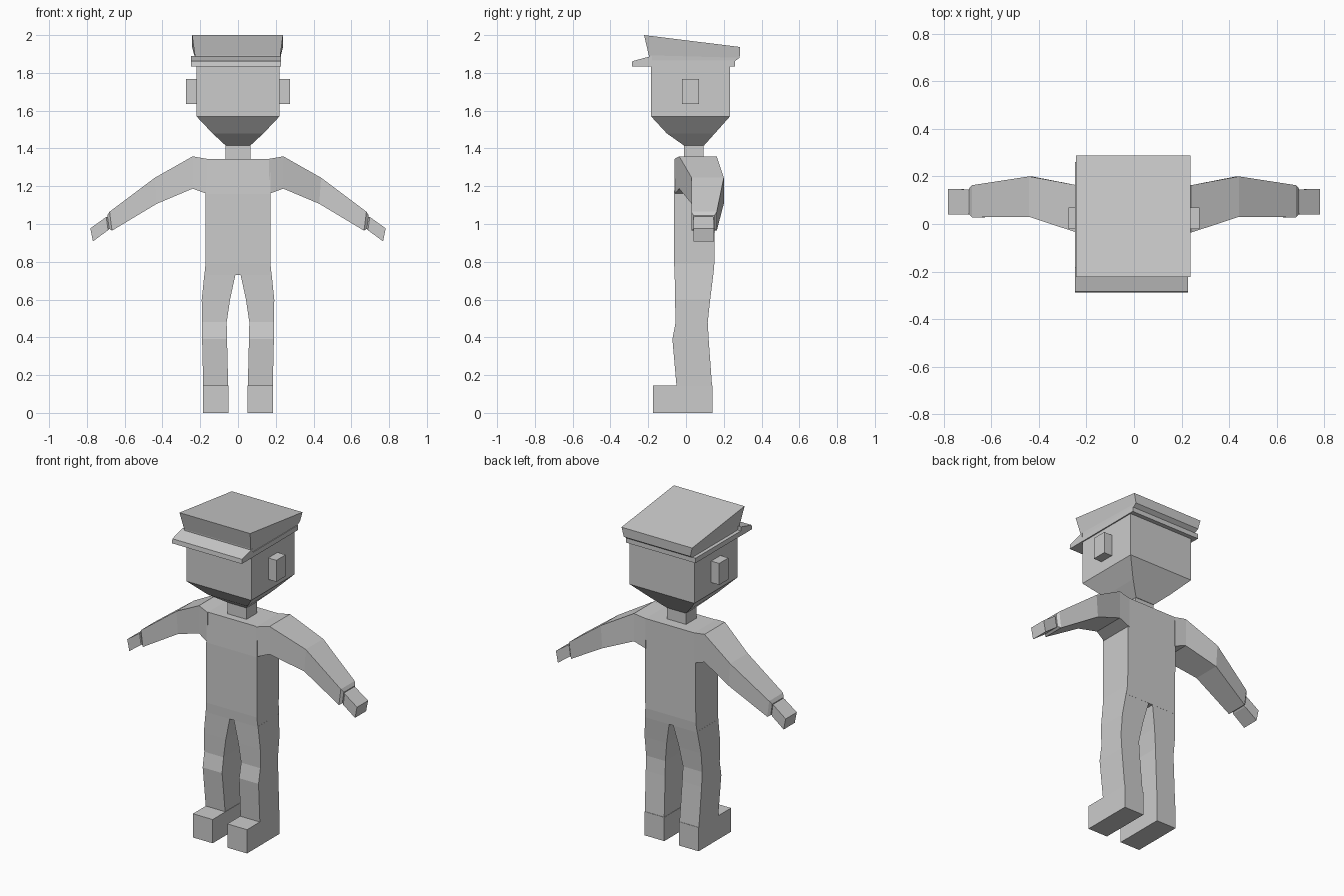
import bpy
import bmesh

cube = bpy.data.objects.get("Cube")
if cube:
    bpy.data.objects.remove(cube, do_unlink=True)

GREY = (0.6, 0.6, 0.6, 1.0)
grey = bpy.data.materials.new("plain grey")
grey.use_nodes = True
grey.diffuse_color = GREY
grey.node_tree.nodes["Principled BSDF"].inputs["Base Color"].default_value = GREY


def level(x0, x1, y0, y1, z, z_back=None):
    """Horizontal four-cornered section, optionally tilted toward the back."""
    zb = z if z_back is None else z_back
    return [(x0, y0, z), (x1, y0, z), (x1, y1, zb), (x0, y1, zb)]


def slice_(top, bottom, y0, y1):
    """Section across a limb, from an upper and a lower (x, z) point."""
    return [(top[0], y0, top[1]), (bottom[0], y0, bottom[1]),
            (bottom[0], y1, bottom[1]), (top[0], y1, top[1])]


def loft(name, rings, side=1):
    """Skin four-cornered sections into a closed flat-shaded solid."""
    bm = bmesh.new()
    loops = [[bm.verts.new((side * x, y, z)) for x, y, z in r] for r in rings]
    for a, b in zip(loops, loops[1:]):
        for i in range(4):
            j = (i + 1) % 4
            bm.faces.new((a[i], a[j], b[j], b[i]))
    bm.faces.new(loops[0])
    bm.faces.new(loops[-1])
    bmesh.ops.recalc_face_normals(bm, faces=bm.faces)
    mesh = bpy.data.meshes.new(name)
    bm.to_mesh(mesh)
    bm.free()
    mesh.materials.append(grey)
    obj = bpy.data.objects.new(name, mesh)
    bpy.context.collection.objects.link(obj)
    return obj


# Torso and neck
loft("torso", [
    level(-0.178, 0.178, -0.06, 0.145, 0.73),
    level(-0.172, 0.172, -0.063, 0.15, 0.79),
    level(-0.172, 0.172, -0.063, 0.155, 1.16),
    level(-0.172, 0.172, -0.055, 0.157, 1.345),
])
loft("neck", [level(-0.065, 0.065, -0.01, 0.092, z) for z in (1.33, 1.43)])

# Head with tapered chin
loft("head", [
    level(-0.065, 0.065, -0.01, 0.095, 1.415),
    level(-0.135, 0.135, -0.102, 0.153, 1.48),
    level(-0.22, 0.22, -0.185, 0.233, 1.57),
    level(-0.22, 0.22, -0.185, 0.233, 1.85),
])

# Cap: band, sloping visor and tilted crown
loft("cap_band", [level(-0.247, 0.227, -0.2, 0.26, z) for z in (1.835, 1.865)])
loft("cap_visor", [
    level(-0.248, 0.227, -0.287, -0.18, 1.835),
    level(-0.248, 0.227, -0.284, -0.18, 1.862, 1.89),
])
loft("cap_crown", [
    level(-0.225, 0.222, -0.195, 0.255, 1.86),
    level(-0.228, 0.224, -0.197, 0.284, 1.893, 1.88),
    level(-0.243, 0.238, -0.222, 0.287, 2.0, 1.937),
])

# Paired parts
for label, side in (("left", 1), ("right", -1)):
    loft(label + "_ear", [
        level(0.2, 0.275, -0.02, 0.07, z) for z in (1.636, 1.768)], side)

    # Arm sections run from the torso to the wrist
    loft(label + "_arm", [
        slice_((0.165, 1.345), (0.165, 1.16), -0.06, 0.157),
        slice_((0.24, 1.358), (0.24, 1.187), -0.036, 0.163),
        slice_((0.44, 1.245), (0.43, 1.107), 0.03, 0.2),
        slice_((0.68, 1.065), (0.667, 0.965), 0.028, 0.163),
        slice_((0.692, 1.045), (0.682, 0.975), 0.04, 0.15),
    ], side)
    loft(label + "_hand", [
        slice_((0.685, 1.04), (0.675, 0.982), 0.05, 0.138),
        slice_((0.698, 1.037), (0.688, 0.967), 0.04, 0.145),
        slice_((0.782, 0.977), (0.768, 0.908), 0.04, 0.148),
    ], side)

    # Leg down to the ankle, then a long block foot
    loft(label + "_leg", [
        level(0.013, 0.178, -0.06, 0.145, 0.735),
        level(0.042, 0.192, -0.058, 0.128, 0.6),
        level(0.06, 0.191, -0.055, 0.115, 0.48),
        level(0.058, 0.19, -0.072, 0.12, 0.39),
        level(0.052, 0.184, -0.05, 0.138, 0.14),
    ], side)
    loft(label + "_foot", [
        level(0.05, 0.184, -0.175, 0.14, z) for z in (0.0, 0.146)], side)
